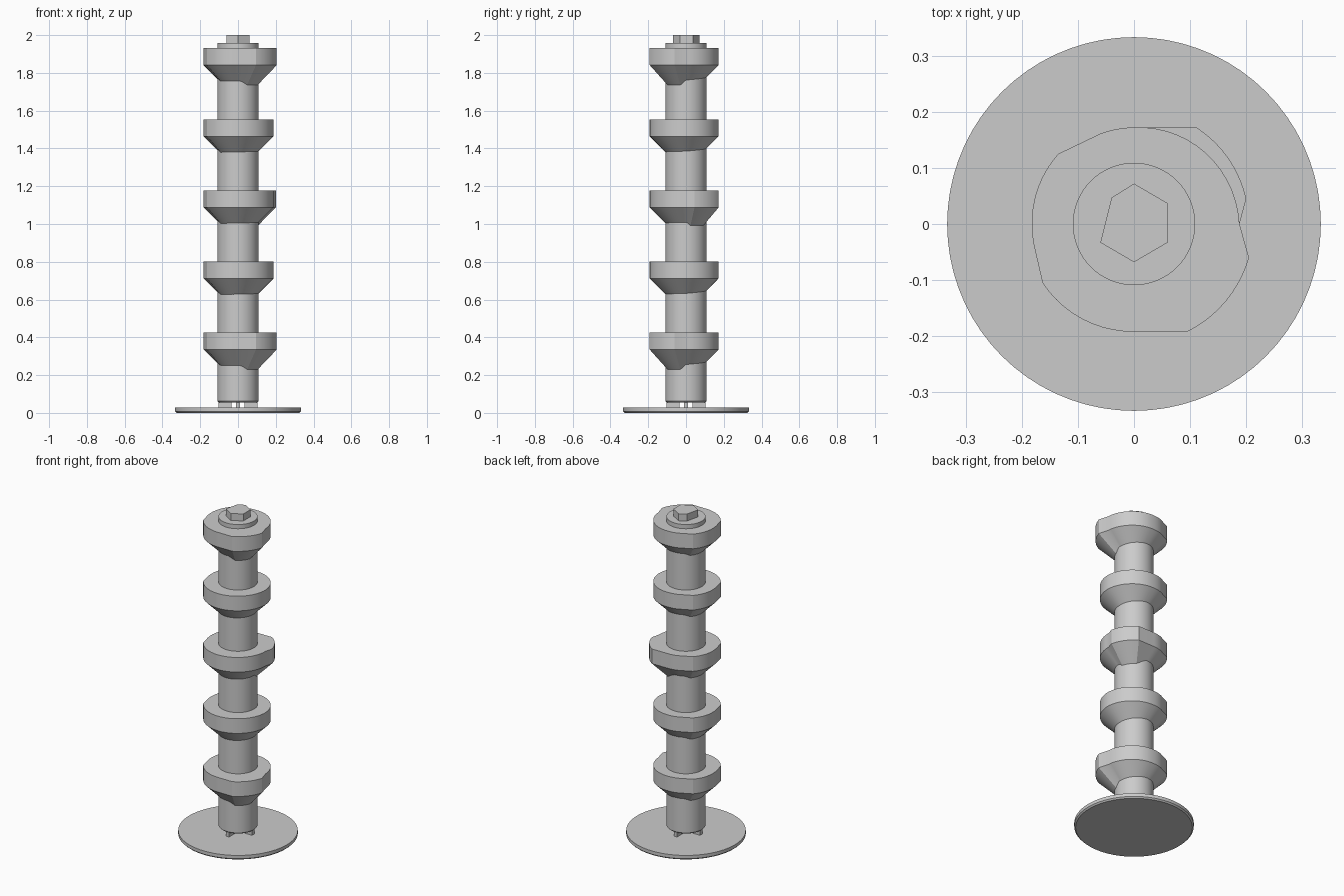
import bpy, bmesh
from math import atan2, hypot, cos, sin, radians, tau

cube = bpy.data.objects.get("Cube")
if cube:
    bpy.data.objects.remove(cube)

grey = bpy.data.materials.new("plain grey")
grey.use_nodes = True
grey.diffuse_color = (0.6, 0.6, 0.6, 1)
grey.node_tree.nodes["Principled BSDF"].inputs["Base Color"].default_value = (0.6, 0.6, 0.6, 1)


def loft(name, rings):
    """Closed solid through rings of equal point count, bottom to top."""
    bm = bmesh.new()
    loops = [[bm.verts.new(p) for p in ring] for ring in rings]
    n = len(loops[0])
    for low, high in zip(loops, loops[1:]):
        for i in range(n):
            j = (i + 1) % n
            bm.faces.new((low[i], low[j], high[j], high[i]))
    bm.faces.new(loops[0][::-1])
    bm.faces.new(loops[-1])
    bmesh.ops.recalc_face_normals(bm, faces=bm.faces)
    mesh = bpy.data.meshes.new(name)
    bm.to_mesh(mesh)
    bm.free()
    mesh.materials.append(grey)
    obj = bpy.data.objects.new(name, mesh)
    bpy.context.collection.objects.link(obj)
    bpy.ops.object.select_all(action="DESELECT")
    obj.select_set(True)
    bpy.context.view_layer.objects.active = obj
    bpy.ops.object.shade_smooth_by_angle(angle=radians(15))
    return obj


def circle(r, z, n=72):
    return [(r * cos(tau * i / n), r * sin(tau * i / n), z) for i in range(n)]


def outline(keys):
    """Each key is x, y, steps; steps above 1 sweep an arc to the next key."""
    pts = []
    for (x, y, steps), (x2, y2, _) in zip(keys, keys[1:] + keys[:1]):
        a, r, r2 = atan2(y, x), hypot(x, y), hypot(x2, y2)
        sweep = (atan2(y2, x2) - a) % tau
        for i in range(steps):
            t = i / steps
            pts.append((a + sweep * t, r + (r2 - r) * t))
    return pts


# Cam outlines: shared rounded side, with an optional lobe on one quarter
START = [(0.188, 0, 14)]
BACK_LOBE = [(0.188, 0, 1), (0.2, 0.045, 10), (0.11, 0.173, 1)]
SHARED = [(0, 0.172, 5), (-0.06, 0.161, 1), (-0.135, 0.125, 10),
          (-0.182, 0, 4), (-0.178, -0.04, 1), (-0.163, -0.105, 10)]
ROUND_END = [(0, -0.192, 14)]
FRONT_LOBE = [(0, -0.192, 1), (0.095, -0.192, 10), (0.205, -0.06, 1)]

front_cam = outline(START + SHARED + FRONT_LOBE)
round_cam = outline(START + SHARED + ROUND_END)
back_cam = outline(BACK_LOBE + SHARED + ROUND_END)


def cam(name, profile, z):
    """Upright band with a 45 degree underside that runs into the shaft."""
    core = 0.1
    under = [(core * cos(a), core * sin(a), z - (r - core)) for a, r in profile]
    band = [[(r * cos(a), r * sin(a), h) for a, r in profile] for h in (z, z + 0.09)]
    loft(name, [under] + band)


for i, profile in enumerate((front_cam, round_cam, back_cam, round_cam, front_cam)):
    cam(f"cam_{i + 1}", profile, 0.335 + 0.3765 * i)

# Shaft, base plate and uneven six-sided top
loft("shaft", [circle(0.102, 0.055), circle(0.109, 0.062), circle(0.109, 1.957)])
loft("base_plate", [circle(0.325, 0), circle(0.333, 0.008), circle(0.333, 0.028)])
hexagon = [(0, 0.072), (-0.04, 0.047), (-0.06, -0.033),
           (0, -0.068), (0.06, -0.033), (0.06, 0.037)]
loft("top_stud", [[(x, y, z) for x, y in hexagon] for z in (1.94, 2.0)])

# Short ribs joining shaft and base plate
for i, side in enumerate(("left", "back", "right", "front")):
    c, s = cos(tau * i / 4), sin(tau * i / 4)
    flat = [(0.035, -0.011), (0.103, -0.011), (0.103, 0.011), (0.035, 0.011)]
    loft(f"{side}_support_rib",
         [[(x * c - y * s, x * s + y * c, z) for x, y in flat] for z in (0.02, 0.06)])
